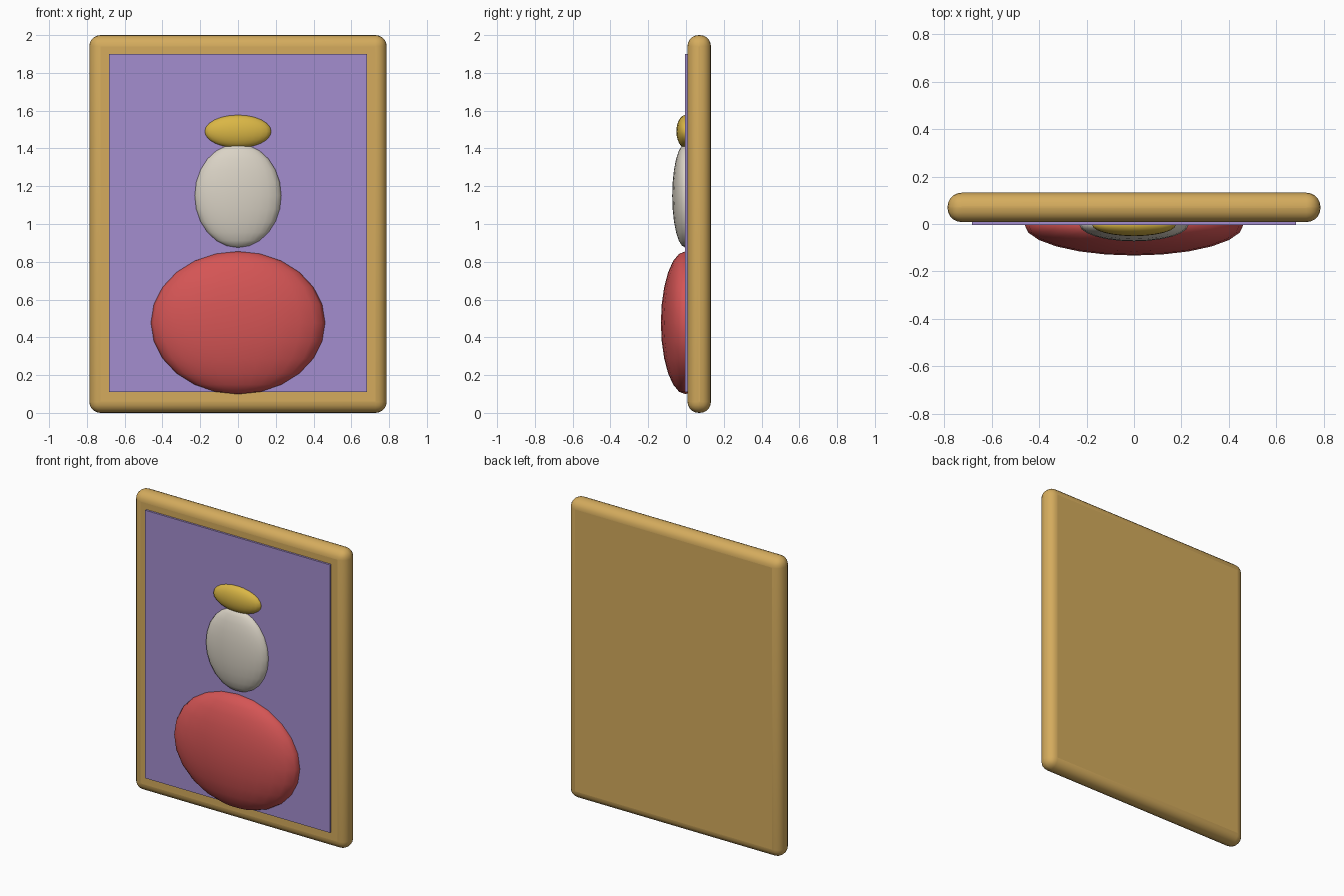
import bpy
import math

default = bpy.data.objects.get("Cube")
if default:
    bpy.data.objects.remove(default, do_unlink=True)


def material(name, rgb):
    mat = bpy.data.materials.new(name)
    mat.use_nodes = True
    mat.diffuse_color = (*rgb, 1)
    mat.node_tree.nodes["Principled BSDF"].inputs["Base Color"].default_value = (*rgb, 1)
    return mat


wood = material("warm wood", (0.66, 0.41, 0.11))
purple = material("lavender canvas", (0.37, 0.27, 0.62))
red = material("coral red", (0.66, 0.09, 0.09))
ivory = material("ivory", (0.70, 0.65, 0.56))
gold = material("gold", (0.70, 0.47, 0.06))


def finish(obj, name, mat):
    obj.name = name
    obj.data.materials.append(mat)
    return obj


def box(name, mat, center, size, bevel=0):
    bpy.ops.mesh.primitive_cube_add(size=1, location=center)
    obj = finish(bpy.context.object, name, mat)
    obj.scale = size
    bpy.ops.object.transform_apply(location=False, rotation=False, scale=True)
    if bevel:
        mod = obj.modifiers.new("rounded edges", 'BEVEL')
        mod.width = bevel
        mod.segments = 5
        bpy.ops.object.shade_smooth_by_angle(angle=math.radians(40))
    return obj


def ellipsoid(name, mat, z, radii):
    bpy.ops.mesh.primitive_uv_sphere_add(segments=24, ring_count=12, radius=1,
                                         location=(0, -0.003, z))
    obj = finish(bpy.context.object, name, mat)
    obj.scale = radii
    bpy.ops.object.transform_apply(location=False, rotation=False, scale=True)
    bpy.ops.object.shade_smooth()
    return obj


# Rounded backing board whose rim forms the frame
box("frame", wood, (0, 0.07, 1), (1.574, 0.124, 2), 0.059)

# Canvas panel standing just proud of the frame
box("canvas", purple, (0, 0.04, 1.005), (1.366, 0.09, 1.79))

# Relief portrait: body, head and hair
ellipsoid("body", red, 0.477, (0.462, 0.13, 0.378))
ellipsoid("head", ivory, 1.15, (0.23, 0.07, 0.275))
ellipsoid("hair", gold, 1.49, (0.177, 0.048, 0.087))
